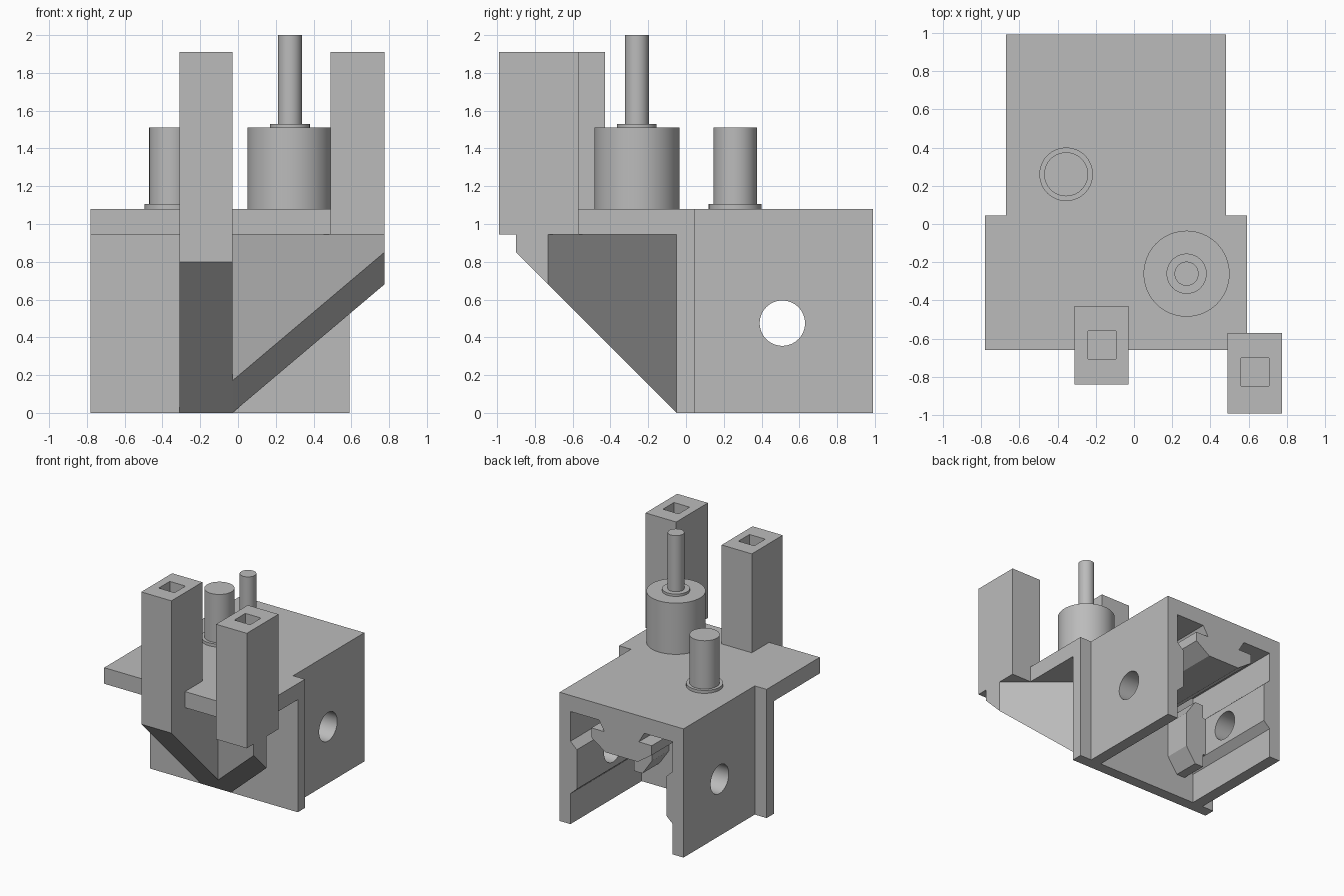
import bpy, bmesh
from mathutils import Vector

cube = bpy.data.objects.get("Cube")
if cube:
    bpy.data.objects.remove(cube, do_unlink=True)

grey = bpy.data.materials.new("plain_grey")
grey.use_nodes = True
colour = (0.5, 0.5, 0.5, 1)
grey.diffuse_color = colour
grey.node_tree.nodes["Principled BSDF"].inputs["Base Color"].default_value = colour


def finish(name, bm):
    bmesh.ops.recalc_face_normals(bm, faces=bm.faces)
    mesh = bpy.data.meshes.new(name)
    bm.to_mesh(mesh)
    bm.free()
    mesh.materials.append(grey)
    obj = bpy.data.objects.new(name, mesh)
    bpy.context.collection.objects.link(obj)
    return obj


def extrude(name, points, axis, start, end):
    """Extrude a 2D profile along one axis; the profile uses the other two in order."""
    bm = bmesh.new()
    verts = []
    for p in points:
        co = list(p)
        co.insert(axis, start)
        verts.append(bm.verts.new(co))
    face = bm.faces.new(verts)
    new = bmesh.ops.extrude_face_region(bm, geom=[face])["geom"]
    shift = Vector()
    shift[axis] = end - start
    bmesh.ops.translate(bm, vec=shift, verts=[v for v in new if isinstance(v, bmesh.types.BMVert)])
    return finish(name, bm)


def box(name, x, y, z):
    return extrude(name, [(x[0], y[0]), (x[1], y[0]), (x[1], y[1]), (x[0], y[1])], 2, *z)


def cylinder(name, x, y, radius, z0, z1):
    bpy.ops.mesh.primitive_cylinder_add(vertices=64, radius=radius, depth=z1 - z0,
                                        location=(x, y, (z0 + z1) / 2))
    obj = bpy.context.object
    obj.name = name
    obj.data.materials.append(grey)
    bpy.ops.object.shade_smooth_by_angle()
    return obj


def cut(obj, cutter):
    mod = obj.modifiers.new("cut", 'BOOLEAN')
    mod.object = cutter
    mod.solver = 'EXACT'
    cutter.hide_render = True
    cutter.hide_set(True)
    cutter.display_type = 'WIRE'


MID = -0.095            # centre line of the carriage
TOP, DECK = 1.08, 0.945  # upper and lower face of the deck
WALL = 0.045            # inner face of the front wall

# Carriage: open channel with side ridges and a hanging slot tongue
half = [(0.575, TOP), (0.575, 0), (0.475, 0), (0.475, 0.255), (0.415, 0.31), (0.415, 0.64),
        (0.475, 0.695), (0.475, DECK), (0.21, DECK), (0.16, 0.86), (0.28, 0.86),
        (0.28, 0.78), (0.15, 0.69)]
outline = [(MID + x, z) for x, z in half] + [(MID - x, z) for x, z in reversed(half)]
carriage = extrude("carriage_channel", outline, 1, WALL, 0.99)

# Round hole through both side walls
bore = cylinder("bore_cutter", MID, 0.51, 0.12, -1, 1)
bore.rotation_euler = (0, 1.5707963, 0)
bore.location = (MID, 0.51, 0.475)
cut(carriage, bore)

# Short slot tongues on the side walls
tongue = [(0.47, 0.165), (0.39, 0.165), (0.39, 0.28), (0.31, 0.28), (0.22, 0.15)]
tongue += [(d, -h) for d, h in reversed(tongue)]
for side, name in ((1, "left_tongue"), (-1, "right_tongue")):
    extrude(name, [(MID + side * d, 0.475 + h) for d, h in tongue], 1, WALL, 0.27)

# Front wall and deck
box("front_wall", (-0.78, 0.59), (-0.05, WALL), (0, DECK))
box("deck", (-0.78, 0.59), (-0.66, WALL), (DECK, TOP))

# Post with sloping foot, diagonal brace and outer post
inner_post = extrude("inner_post", [(-0.84, 1.91), (-0.43, 1.91), (-0.43, DECK), (-0.05, DECK),
                                    (-0.05, 0), (-0.84, 0.8)], 0, -0.31, -0.03)
outer_post = box("outer_post", (0.49, 0.775), (-0.99, -0.57), (DECK, 1.91))

bm = bmesh.new()
plan = [(-0.03, -0.05), (0.775, -0.73), (0.775, -0.9), (-0.03, -0.22)]
low = [bm.verts.new((x, y, -y - 0.05)) for x, y in plan]
high = [bm.verts.new((x, y, DECK)) for x, y in plan]
bm.faces.new(low)
bm.faces.new(high)
for i in range(4):
    j = (i + 1) % 4
    bm.faces.new((low[i], low[j], high[j], high[i]))
finish("diagonal_brace", bm)

# Square sockets in the post tops
for post, x, y in ((inner_post, -0.168, -0.633), (outer_post, 0.633, -0.775)):
    r = 0.073
    cut(post, box("socket_cutter", (x - r, x + r), (y - r, y + r), (1.3, 2.1)))

# Motor and pin
cylinder("motor_body", 0.275, -0.26, 0.225, TOP, 1.51)
cylinder("motor_collar", 0.275, -0.26, 0.105, 1.51, 1.53)
cylinder("motor_shaft", 0.275, -0.26, 0.063, 1.53, 2.0)
cylinder("pin_flange", -0.355, 0.26, 0.14, TOP, 1.105)
cylinder("pin", -0.355, 0.26, 0.115, 1.105, 1.51)
